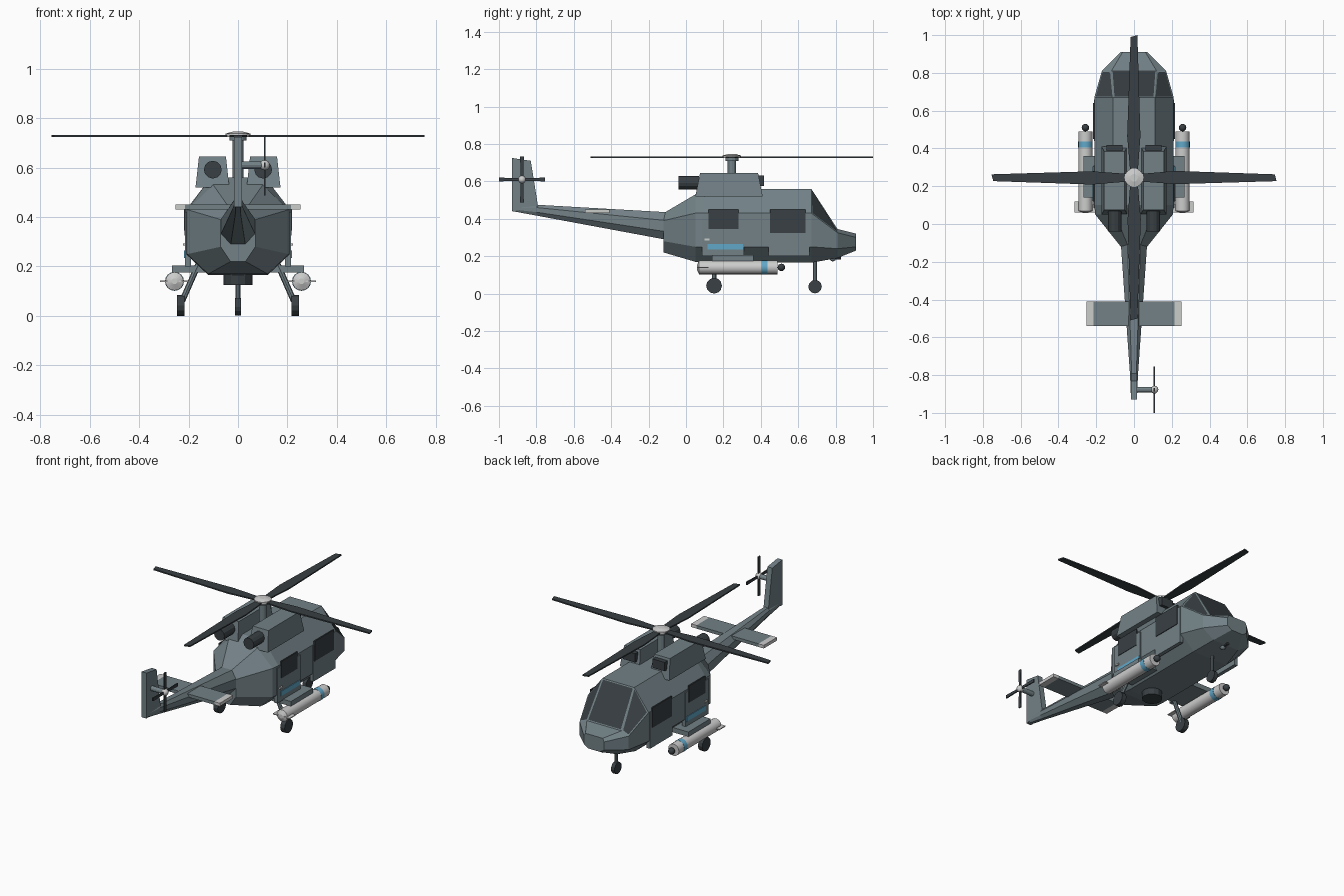
import bpy, bmesh, math
from mathutils import Vector, Matrix

if "Cube" in bpy.data.objects:
    bpy.data.objects.remove(bpy.data.objects["Cube"])


def material(name, rgb):
    m = bpy.data.materials.new(name)
    m.use_nodes = True
    m.diffuse_color = (*rgb, 1)
    m.node_tree.nodes["Principled BSDF"].inputs["Base Color"].default_value = (*rgb, 1)
    return m


BODY = material("grey_green_paint", (0.17, 0.22, 0.24))
DARK = material("dark_grey", (0.04, 0.05, 0.056))
LIGHT = material("light_grey", (0.6, 0.61, 0.6))
BLUE = material("blue_marking", (0.12, 0.39, 0.58))


def finish(bm, name, *mats, smooth=False):
    bmesh.ops.recalc_face_normals(bm, faces=bm.faces)
    me = bpy.data.meshes.new(name)
    bm.to_mesh(me)
    bm.free()
    ob = bpy.data.objects.new(name, me)
    bpy.context.collection.objects.link(ob)
    for m in mats:
        me.materials.append(m)
    if smooth:
        bpy.ops.object.select_all(action='DESELECT')
        ob.select_set(True)
        bpy.context.view_layer.objects.active = ob
        bpy.ops.object.shade_smooth_by_angle(angle=math.radians(40))
    return ob


def box(name, mat, x, y, z, taper=(0, 0)):
    """Box from ranges; taper pulls the top in along x and y."""
    bm = bmesh.new()
    bmesh.ops.create_cube(bm, size=1)
    for v in bm.verts:
        top = v.co.z > 0
        px, py = (math.copysign(t, c) if top else 0 for t, c in zip(taper, v.co))
        v.co = [(a + b) / 2 + c * (b - a) for (a, b), c in zip((x, y, z), v.co)]
        v.co.x -= px
        v.co.y -= py
    return finish(bm, name, mat)


def rod(name, mat, a, b, r1, r2=None, sides=12, smooth=False):
    """Cylinder or cone from point a to point b."""
    a, b = Vector(a), Vector(b)
    d = b - a
    bm = bmesh.new()
    mx = Matrix.Translation((a + b) / 2) @ d.to_track_quat('Z', 'Y').to_matrix().to_4x4()
    bmesh.ops.create_cone(bm, cap_ends=True, segments=sides, radius1=r1,
                          radius2=r1 if r2 is None else r2, depth=d.length, matrix=mx)
    return finish(bm, name, mat, smooth=smooth)


def ball(name, mat, centre, r):
    bm = bmesh.new()
    bmesh.ops.create_uvsphere(bm, u_segments=12, v_segments=8, radius=r,
                              matrix=Matrix.Translation(centre))
    return finish(bm, name, mat, smooth=True)


def prism(name, mat, pts, thick, matrix):
    """Flat outline extruded evenly about its plane, then placed."""
    bm = bmesh.new()
    f = bm.faces.new([bm.verts.new((u, v, -thick / 2)) for u, v in pts])
    ext = bmesh.ops.extrude_face_region(bm, geom=[f])["geom"]
    bmesh.ops.translate(bm, vec=(0, 0, thick),
                        verts=[e for e in ext if isinstance(e, bmesh.types.BMVert)])
    bm.transform(matrix)
    return finish(bm, name, mat)


def loft(sections):
    """Eight-sided hull; section = y, top half, top z, side half, upper z, lower z, bottom half, bottom z."""
    bm = bmesh.new()
    rings = []
    for y, tw, zt, sw, zu, zl, bw, zb in sections:
        half = [(tw, zt), (sw, zu), (sw, zl), (bw, zb)]
        ring = half + [(-x, z) for x, z in reversed(half)]
        rings.append([bm.verts.new((x, y, z)) for x, z in ring])
    for r, q in zip(rings, rings[1:]):
        for i in range(8):
            j = (i + 1) % 8
            bm.faces.new((r[i], r[j], q[j], q[i]))
    bm.faces.new(rings[0])
    bm.faces.new(rings[-1])
    return bm


# Fuselage, with three inset windscreen panes
bm = loft([(-0.12, .03, .43, .07, .39, .28, .03, .22),
           (0.05, .10, .53, .205, .43, .25, .12, .17),
           (0.10, .11, .56, .21, .43, .25, .12, .165),
           (0.67, .11, .56, .21, .43, .25, .12, .165),
           (0.81, .12, .345, .17, .325, .24, .09, .19),
           (0.91, .06, .32, .07, .30, .25, .04, .23)])
bmesh.ops.recalc_face_normals(bm, faces=bm.faces)
panes = [f for f in bm.faces if 0.67 < f.calc_center_median().y < 0.81
         and f.normal.z > 0.1 and f.calc_center_median().z > 0.38]
bmesh.ops.inset_individual(bm, faces=panes, thickness=0.01)
for f in panes:
    f.material_index = 1
finish(bm, "fuselage", BODY, DARK)

# Tail boom and fin
finish(loft([(-0.10, .035, .435, .07, .39, .33, .03, .287),
             (-0.80, .012, .475, .021, .46, .435, .01, .417),
             (-0.925, .010, .468, .016, .46, .45, .01, .44)]), "tail_boom", BODY)
side_plane = Matrix(((0, 0, 1, 0), (1, 0, 0, 0), (0, 1, 0, 0), (0, 0, 0, 1)))
prism("tail_fin", BODY, [(-.93, .44), (-.79, .46), (-.83, .71), (-.93, .725)],
      0.034, side_plane)

# Horizontal stabiliser with pale tips
box("stabiliser", BODY, (-.215, .215), (-.54, -.41), (.43, .45))
for s, side in ((1, "left"), (-1, "right")):
    box(side + "_stabiliser_tip", LIGHT, sorted((s * .215, s * .252)), (-.54, -.41), (.43, .45))

# Main rotor
HUB_Y = 0.245
rod("rotor_mast", BODY, (0, HUB_Y, .54), (0, HUB_Y, .725), .022)
rod("rotor_collar", BODY, (0, HUB_Y, .71), (0, HUB_Y, .725), .035)
rod("rotor_hub", LIGHT, (0, HUB_Y, .724), (0, HUB_Y, .738), .05, sides=16)
rod("rotor_hub_cap", LIGHT, (0, HUB_Y, .738), (0, HUB_Y, .746), .05, .02, sides=16)
blade = [(.03, -.02), (.22, -.034), (.755, -.018), (.745, .018), (.22, .036), (.03, .02)]
for i in range(4):
    prism("rotor_blade_%d" % i, DARK, blade, .008,
          Matrix.Translation((0, HUB_Y, .728)) @ Matrix.Rotation(i * math.pi / 2, 4, 'Z'))

# Tail rotor
TAIL = Vector((.108, -.877, .61))
rod("tail_rotor_shaft", BODY, (0, TAIL.y, TAIL.z), TAIL, .015)
ball("tail_rotor_hub", LIGHT, TAIL, .021)
tail_blade = [(0, -.007), (.123, -.01), (.123, .01), (0, .007)]
for i in range(4):
    prism("tail_rotor_blade_%d" % i, DARK, tail_blade, .007,
          Matrix.Translation(TAIL) @ side_plane @ Matrix.Rotation(i * math.pi / 2, 4, 'Z'))

# Paired parts on both sides
for s, side in ((1, "left_"), (-1, "right_")):
    def span(a, b):
        return sorted((s * a, s * b))

    # Engine pod, intake and exhaust
    box(side + "engine", BODY, span(.035, .172), (.05, .41), (.52, .645), (.014, .025))
    box(side + "intake", DARK, span(.06, .145), (.385, .418), (.575, .63))
    rod(side + "exhaust", DARK, (s * .102, .07, .592), (s * .102, -.04, .592), .036)

    # Doors, windows and marking
    box(side + "cabin_door", BODY, span(.19, .215), (.085, .31), (.2, .42))
    box(side + "cockpit_door", BODY, span(.19, .213), (.44, .66), (.2, .43))
    box(side + "cabin_window", DARK, span(.21, .218), (.12, .28), (.345, .45))
    box(side + "cockpit_window", DARK, span(.209, .217), (.45, .64), (.325, .45))
    box(side + "door_stripe", BLUE, span(.212, .219), (.115, .305), (.235, .265))
    box(side + "door_handle", LIGHT, span(.21, .223), (.1, .125), (.284, .294))

    # Weapon pylon and missile
    box(side + "pylon", BODY, span(.12, .268), (.14, .36), (.175, .205))
    mx, mz = s * .257, .14
    rod(side + "missile", LIGHT, (mx, .07, mz), (mx, .49, mz), .037, sides=16, smooth=True)
    rod(side + "missile_tail", LIGHT, (mx, .07, mz), (mx, .058, mz), .037, .012, sides=16)
    rod(side + "missile_band", BLUE, (mx, .405, mz), (mx, .437, mz), .0385, sides=16, smooth=True)
    ball(side + "missile_nose", DARK, (mx, .51, mz), .02)
    box(side + "missile_fin", LIGHT, (mx - .058, mx + .058), (.06, .12), (.137, .143))

    # Rear landing gear
    rod(side + "gear_strut", BODY, (s * .16, .15, .21), (s * .226, .15, .06), .012, sides=8)
    rod(side + "rear_wheel", DARK, (s * .217, .15, .042), (s * .247, .15, .042), .042)

# Nose gear, belly drum and nose sensor
rod("nose_strut", BODY, (0, .69, .18), (0, .69, .05), .01, sides=8)
rod("nose_wheel", DARK, (-.012, .69, .037), (.012, .69, .037), .036)
rod("belly_drum", DARK, (0, .16, .17), (0, .16, .125), .058)
ball("nose_sensor", BODY, (0, .785, .19), .018)
rod("nose_sensor_lens", DARK, (0, .79, .192), (0, .83, .192), .009, sides=8)
